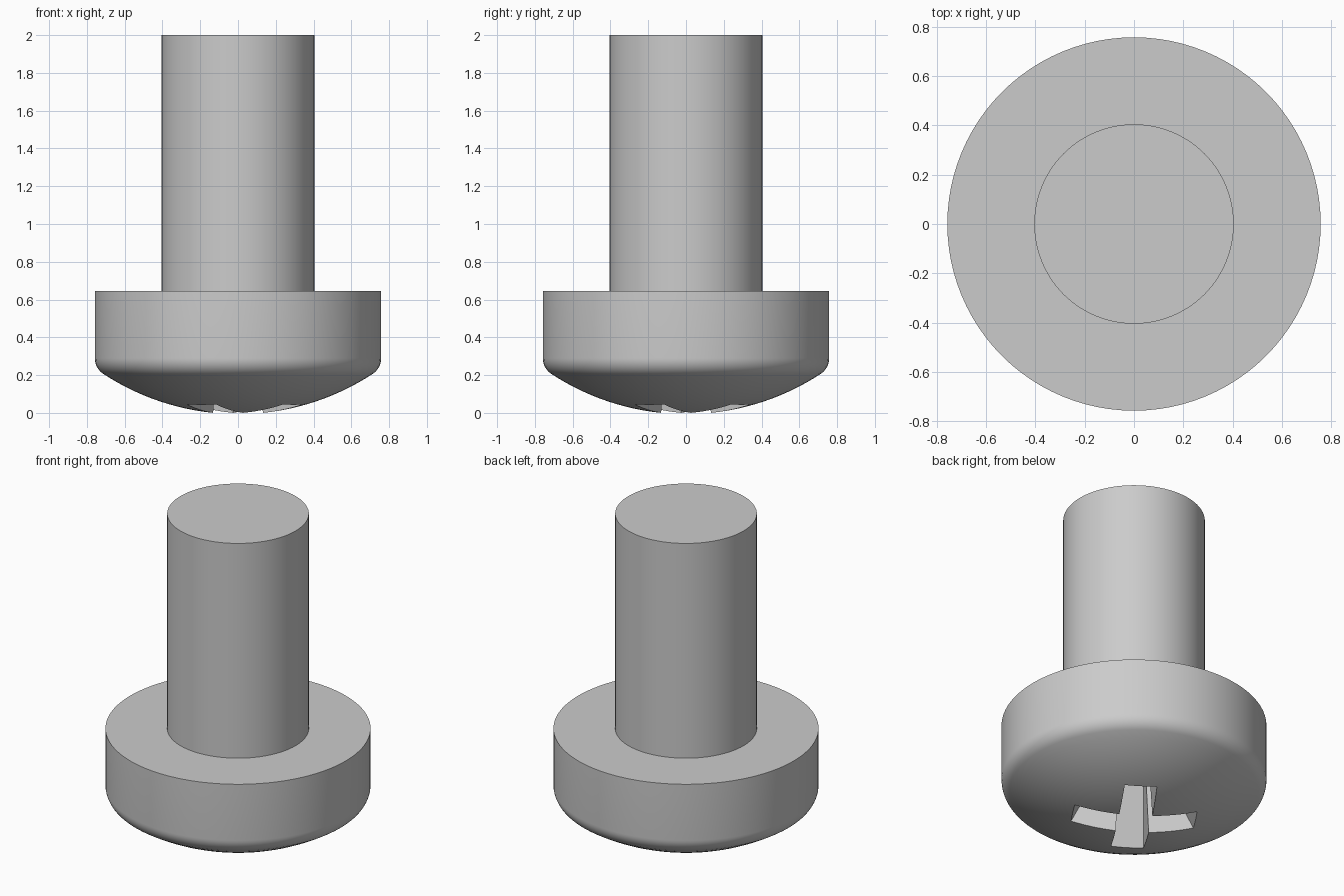
import bpy, bmesh, math
from mathutils import Matrix, Vector

cube = bpy.data.objects.get("Cube")
if cube:
    bpy.data.objects.remove(cube, do_unlink=True)

# Plain grey metal
metal = bpy.data.materials.new("grey_metal")
metal.use_nodes = True
GREY = (0.6, 0.6, 0.6, 1)
metal.diffuse_color = GREY
metal.node_tree.nodes["Principled BSDF"].inputs["Base Color"].default_value = GREY

HEAD_R, SHANK_R, HEAD_TOP, TOP = 0.758, 0.405, 0.645, 2.0
DOME_R, DOME_LOW, FILLET = 1.3, -0.0065, 0.1


def make_object(name, bm):
    bmesh.ops.recalc_face_normals(bm, faces=bm.faces)
    mesh = bpy.data.meshes.new(name)
    bm.to_mesh(mesh)
    bm.free()
    mesh.materials.append(metal)
    obj = bpy.data.objects.new(name, mesh)
    bpy.context.collection.objects.link(obj)
    return obj


def screw_profile():
    # Domed underside, rounded rim, flat shoulder, straight shank
    rim = math.asin((HEAD_R - FILLET) / (DOME_R - FILLET))
    points = []
    for i in range(17):
        a = rim * i / 16
        points.append((DOME_R * math.sin(a), DOME_LOW + DOME_R * (1 - math.cos(a))))
    centre_z = points[-1][1] + FILLET * math.cos(rim)
    for i in range(1, 9):
        a = rim + (math.pi / 2 - rim) * i / 8
        points.append((HEAD_R - FILLET + FILLET * math.sin(a), centre_z - FILLET * math.cos(a)))
    return points + [(HEAD_R, HEAD_TOP), (SHANK_R, HEAD_TOP), (SHANK_R, TOP), (0, TOP)]


def lathe(name, profile, steps):
    bm = bmesh.new()
    verts = [bm.verts.new((r, 0, z)) for r, z in profile]
    edges = [bm.edges.new(pair) for pair in zip(verts, verts[1:])]
    bmesh.ops.spin(bm, geom=verts + edges, cent=(0, 0, 0), axis=(0, 0, 1),
                   angle=math.tau, steps=steps, use_merge=False)
    bmesh.ops.remove_doubles(bm, verts=bm.verts, dist=1e-5)
    return make_object(name, bm)


def cross_ring(bm, z):
    # Twelve-cornered cross whose arms shorten and narrow with depth
    reach, half = 0.375 - 0.5 * z, 0.095 - 0.05 * z
    ring = []
    for arm in range(4):
        turn = Matrix.Rotation(math.radians(56.4 + 90 * arm), 3, "Z")
        for x, y in ((reach, -half), (reach, half), (half, half)):
            ring.append(bm.verts.new(turn @ Vector((x, y, z))))
    return ring


def cross_cutter():
    bm = bmesh.new()
    low, high = cross_ring(bm, -0.1), cross_ring(bm, 0.43)
    bm.faces.new(low)
    bm.faces.new(high)
    for i in range(12):
        j = (i + 1) % 12
        bm.faces.new((low[i], low[j], high[j], high[i]))
    return make_object("recess_cutter", bm)


# Screw body with the cross recess cut in the domed head
screw = lathe("screw_body", screw_profile(), 96)
cutter = cross_cutter()
cutter.hide_render = True
cut = screw.modifiers.new("cross_recess", "BOOLEAN")
cut.operation = "DIFFERENCE"
cut.solver = "EXACT"
cut.object = cutter

bpy.ops.object.select_all(action="DESELECT")
screw.select_set(True)
bpy.context.view_layer.objects.active = screw
bpy.ops.object.modifier_apply(modifier=cut.name)
bpy.data.objects.remove(cutter, do_unlink=True)
bpy.ops.object.shade_smooth_by_angle(angle=math.radians(30))
